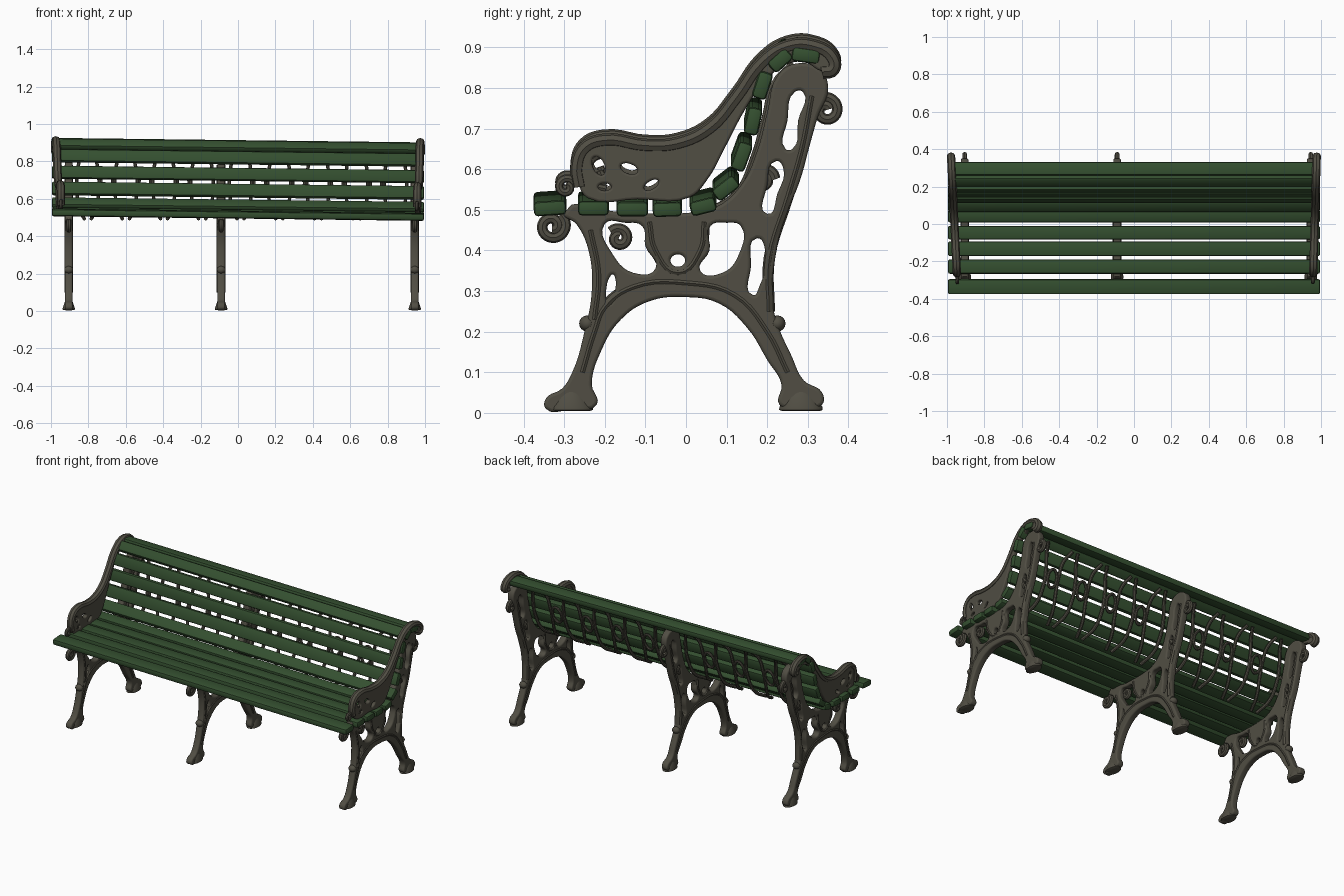
import bpy, math
from math import pi, sin, cos, radians


def material(name, rgb):
    m = bpy.data.materials.new(name)
    m.diffuse_color = (*rgb, 1)
    return m


GREEN = material("green painted wood", (0.034, 0.078, 0.029))
IRON = material("dark cast iron", (0.082, 0.076, 0.057))


def curve_object(name, loops, cyclic, dims):
    cu = bpy.data.curves.new(name, 'CURVE')
    cu.dimensions = dims
    cu.resolution_u = 5
    for pts in loops:
        s = cu.splines.new('BEZIER')
        s.bezier_points.add(len(pts) - 1)
        for bp, p in zip(s.bezier_points, pts):
            bp.co = (*p, 0) if len(p) == 2 else p
            bp.handle_left_type = bp.handle_right_type = 'AUTO'
        s.use_cyclic_u = cyclic
    cu.materials.append(IRON)
    ob = bpy.data.objects.new(name, cu)
    bpy.context.collection.objects.link(ob)
    return ob


def side_on(ob, x, yaw=0, z=0):
    # drawing plane (y, z) stands upright at the given x
    ob.rotation_euler = (pi / 2, 0, pi / 2 + yaw)
    ob.location = (x, 0, z)


def plate(name, loops, half, x, yaw=0, z=0, bevel=0.008):
    ob = curve_object(name, loops, True, '2D')
    cu = ob.data
    cu.fill_mode = 'BOTH'
    cu.extrude, cu.bevel_depth, cu.offset = half - bevel, bevel, -bevel
    cu.bevel_resolution = 2
    side_on(ob, x, yaw, z)


def tube(name, loops, r, cyclic=False):
    ob = curve_object(name, loops, cyclic, '3D')
    ob.data.bevel_depth = r
    ob.data.bevel_resolution = 2
    ob.data.use_fill_caps = True
    return ob


def oval(y, z, a, b, tilt=0, n=8):
    t = radians(tilt)
    return [(y + a * cos(k) * cos(t) - b * sin(k) * sin(t),
             z + a * cos(k) * sin(t) + b * sin(k) * cos(t))
            for k in (2 * pi * i / n for i in range(n))]


def spiral(y, z, r, start, turns, n=14):
    return [(y + r * (1 - 0.75 * i / n) * cos(start + turns * 2 * pi * i / n),
             z + r * (1 - 0.75 * i / n) * sin(start + turns * 2 * pi * i / n)) for i in range(n + 1)]


# Slats: y, z, width, tilt in degrees, following the seat and back curve
SLATS = [(-0.335, 0.516, 0.080, 4), (-0.228, 0.516, 0.076, 0), (-0.132, 0.514, 0.078, 0),
         (-0.046, 0.513, 0.072, 2), (0.042, 0.52, 0.064, 14), (0.098, 0.565, 0.066, 38),
         (0.137, 0.643, 0.072, 70), (0.165, 0.73, 0.068, 78), (0.188, 0.818, 0.068, 72),
         (0.232, 0.880, 0.060, 42), (0.295, 0.892, 0.070, -8)]
for i, (y, z, w, tilt) in enumerate(SLATS):
    bpy.ops.mesh.primitive_cube_add(size=1, location=(0, y, z))
    ob = bpy.context.object
    ob.name = ("seat_slat_" if i < 5 else "back_slat_") + str(i + 1)
    ob.scale = (1.99, w, 0.036)
    ob.rotation_euler = (radians(tilt), radians(0.7), 0)
    bpy.ops.object.transform_apply(location=False, rotation=False, scale=True)
    ob.data.materials.append(GREEN)
    b = ob.modifiers.new("round", 'BEVEL')
    b.width, b.segments = 0.01, 2

# Cast leg frame with pierced openings
FRAME = [(-0.345, 0.01), (-0.28, 0.01), (-0.22, 0.02), (-0.232, 0.07), (-0.21, 0.15), (-0.16, 0.23),
         (-0.09, 0.275), (0, 0.285), (0.08, 0.27), (0.15, 0.21), (0.2, 0.13), (0.235, 0.07),
         (0.23, 0.02), (0.28, 0.015), (0.335, 0.02), (0.335, 0.05), (0.29, 0.08), (0.26, 0.14),
         (0.225, 0.22), (0.212, 0.28), (0.218, 0.37), (0.24, 0.47), (0.28, 0.57), (0.305, 0.66),
         (0.325, 0.73), (0.35, 0.80), (0.33, 0.845), (0.27, 0.86), (0.225, 0.83), (0.2, 0.74),
         (0.175, 0.645), (0.135, 0.56), (0.07, 0.505), (0, 0.492), (-0.15, 0.492), (-0.3, 0.492),
         (-0.27, 0.465), (-0.24, 0.40), (-0.232, 0.3), (-0.25, 0.2), (-0.28, 0.1), (-0.305, 0.06),
         (-0.345, 0.035)]
HOLES = [[(-0.2, 0.465), (-0.15, 0.468), (-0.108, 0.46), (-0.1, 0.41), (-0.075, 0.355), (-0.13, 0.345),
          (-0.18, 0.39)],
         [(0.06, 0.46), (0.1, 0.468), (0.135, 0.46), (0.13, 0.39), (0.09, 0.345), (0.035, 0.35), (0.058, 0.4)],
         [(0.175, 0.43), (0.195, 0.40), (0.18, 0.31), (0.165, 0.29), (0.16, 0.36)],
         oval(-0.185, 0.305, 0.011, 0.036, -8),
         [(0.245, 0.65), (0.25, 0.72), (0.268, 0.79), (0.288, 0.79), (0.276, 0.72), (0.262, 0.65)],
         [(0.2, 0.56), (0.222, 0.62), (0.24, 0.60), (0.225, 0.54), (0.2, 0.49)],
         oval(-0.02, 0.375, 0.018, 0.015)]
FRAMES = [("left", -0.905), ("middle", -0.09), ("right", 0.945)]
for side, x in FRAMES:
    plate(side + "_leg_frame", [FRAME] + HOLES, 0.02, x)
    # scrolls at the seat front and back top, plus raised ornament
    scrolls = tube(side + "_frame_scrolls", [
        spiral(-0.33, 0.46, 0.036, 0.9, -1.4), spiral(0.345, 0.745, 0.034, 2.2, -1.3),
        spiral(-0.165, 0.43, 0.026, 2.5, -1.2), spiral(0.19, 0.575, 0.03, 0, 1.2)], 0.013)
    side_on(scrolls, x)
    ridges = tube(side + "_frame_ridges", [
        [(-0.255, 0.1), (-0.225, 0.2), (-0.2, 0.26), (-0.13, 0.31), (0, 0.32), (0.12, 0.29), (0.2, 0.2),
         (0.25, 0.1)],
        [(-0.225, 0.23), (-0.215, 0.34), (-0.235, 0.45)],
        [(0.205, 0.25), (0.205, 0.38), (0.25, 0.53), (0.285, 0.65), (0.31, 0.78)],
        [(-0.09, 0.47), (-0.075, 0.40), (-0.02, 0.345), (0.035, 0.40), (0.045, 0.47)]], 0.014)
    ridges.scale.z = 1.7
    side_on(ridges, x)
    # flared feet and ankle knobs
    for end, y, kn in (("front", -0.283, -0.243), ("rear", 0.283, 0.225)):
        bpy.ops.mesh.primitive_cone_add(vertices=20, radius1=0.058, radius2=0.028, depth=0.055,
                                        location=(x, y, 0.0325))
        ob = bpy.context.object
        ob.name = f"{side}_{end}_foot"
        ob.scale.x = 0.62
        ob.data.materials.append(IRON)
        b = ob.modifiers.new("round", 'BEVEL')
        b.width, b.segments = 0.01, 2
        bpy.ops.mesh.primitive_uv_sphere_add(segments=12, ring_count=8, radius=0.02, location=(x, kn, 0.22))
        ob = bpy.context.object
        ob.name = f"{side}_{end}_leg_knob"
        ob.scale.x = 1.2
        ob.data.materials.append(IRON)

# Armrests sweeping up into the back
TOP = [(-0.262, 0.56), (-0.268, 0.61), (-0.25, 0.655), (-0.2, 0.675), (-0.1, 0.662), (-0.02, 0.667),
       (0.06, 0.705), (0.125, 0.78), (0.19, 0.868), (0.25, 0.906), (0.31, 0.908), (0.36, 0.878)]
ARM = TOP + [(0.36, 0.845), (0.335, 0.845), (0.29, 0.868), (0.24, 0.858), (0.19, 0.815), (0.145, 0.75),
             (0.1, 0.665), (0.05, 0.575), (0.01, 0.535), (-0.12, 0.53), (-0.24, 0.532)]
for side, x, yaw, dz in (("left", -0.96, 0.05, 0.006), ("right", 0.966, -0.03, -0.004)):
    plate(side + "_armrest_panel",
          [ARM, oval(-0.215, 0.612, 0.014, 0.024, 25), oval(-0.14, 0.605, 0.022, 0.012, -20),
           oval(-0.085, 0.565, 0.02, 0.01, 30), oval(-0.2, 0.56, 0.016, 0.009)], 0.013, x, yaw, dz, 0.006)
    rail = tube(side + "_armrest_rail", [TOP + [(0.362, 0.85), (0.335, 0.843)]], 0.017)
    side_on(rail, x, yaw, dz)
    rail.scale.z = 1.3
    relief = tube(side + "_armrest_scroll", [spiral(-0.2, 0.605, 0.05, -1.5, -1.2),
                                             spiral(-0.295, 0.56, 0.025, 0, 1.2)], 0.01)
    side_on(relief, x, yaw, dz)

# Lens-shaped iron ribs behind the back slats
BACK = [(0.05, 0.492), (0.125, 0.54), (0.168, 0.63), (0.195, 0.725), (0.218, 0.81), (0.262, 0.858)]
for bay, x0, x1, count in (("left", -0.905, -0.09, 4), ("right", -0.09, 0.945, 5)):
    step = (x1 - x0) / count
    ribs, rings = [], []
    for i in range(count):
        cx = x0 + step * (i + 0.5)
        for s in (-1, 1):
            ribs.append([(cx + s * (0.018 + 0.042 * sin(pi * k / 5)), y, z) for k, (y, z) in enumerate(BACK)])
        if i:
            rings.append([(cx - step / 2 + 0.03 * cos(a), 0.192 + 0.014 * sin(a), 0.69 + 0.05 * sin(a))
                          for a in (pi * k / 4 for k in range(8))])
    tube(bay + "_back_ribs", ribs, 0.0095)
    tube(bay + "_back_rings", rings, 0.008, True)

# Turn curves into meshes and smooth the rounded parts
bpy.ops.object.select_all(action='SELECT')
bpy.context.view_layer.objects.active = bpy.context.scene.objects[0]
bpy.ops.object.convert(target='MESH')
bpy.ops.object.shade_smooth_by_angle(angle=radians(40))
